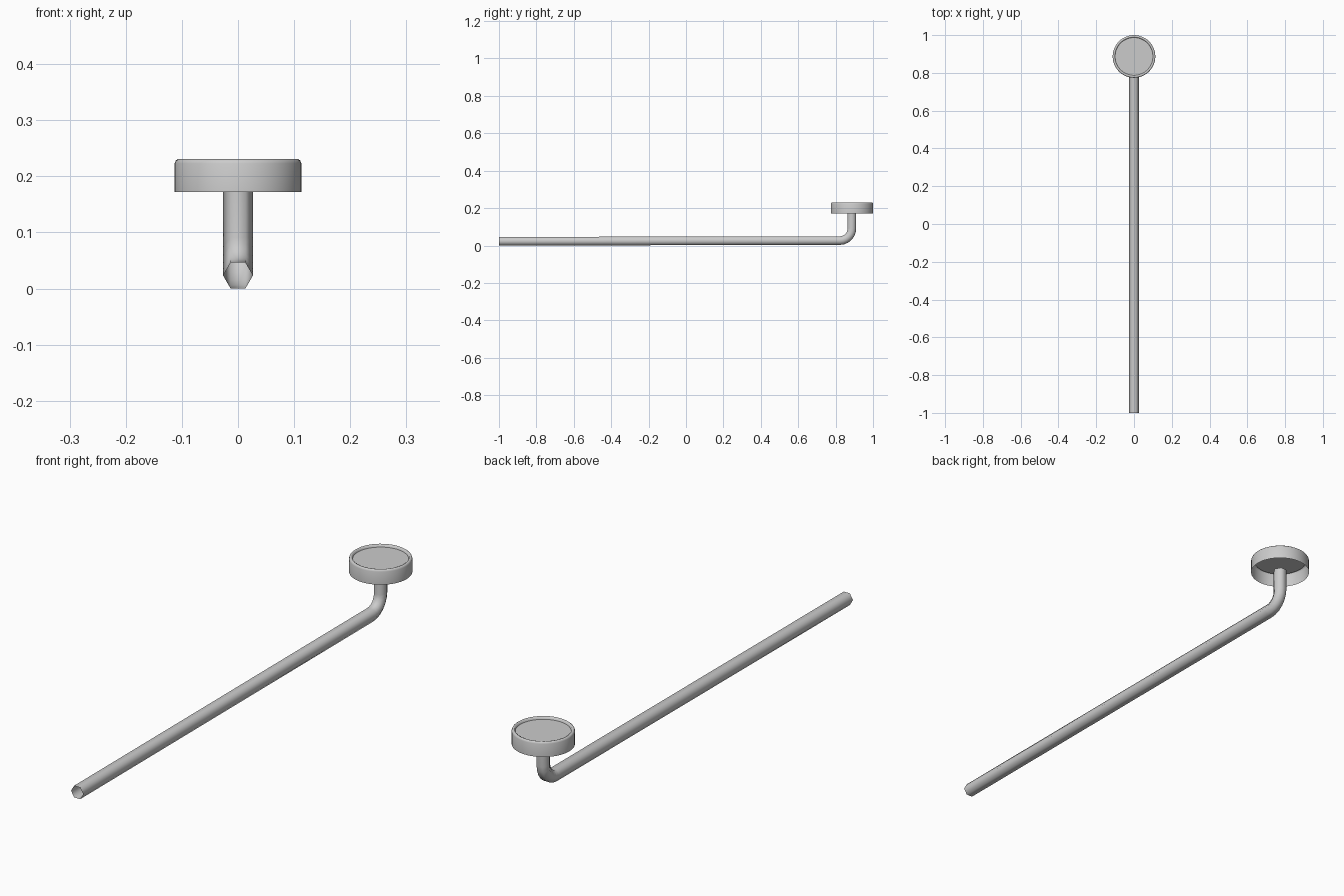
import bpy, bmesh
from math import cos, sin, pi

if "Cube" in bpy.data.objects:
    bpy.data.objects.remove(bpy.data.objects["Cube"])


def make_object(name, rings, cap_last=False):
    """Skin a list of equal-length point rings into one smooth object."""
    bm = bmesh.new()
    loops = [[bm.verts.new(p) for p in ring] for ring in rings]
    n = len(loops[0])
    for a, b in zip(loops, loops[1:]):
        for i in range(n):
            j = (i + 1) % n
            bm.faces.new((a[i], a[j], b[j], b[i]))
    if cap_last:
        bm.faces.new(loops[-1])
    mesh = bpy.data.meshes.new(name)
    bm.to_mesh(mesh)
    bm.free()
    obj = bpy.data.objects.new(name, mesh)
    bpy.context.collection.objects.link(obj)
    bpy.ops.object.select_all(action='DESELECT')
    obj.select_set(True)
    bpy.context.view_layer.objects.active = obj
    bpy.ops.object.shade_smooth_by_angle(angle=1.1)
    return obj


CUP_Y = 0.887

# Six-sided open tube: long straight run, rounded elbow, short riser
R, BEND, RUN_Z = 0.0265, 0.065, 0.026
stations = [(-1.0, 0.023, 0.0)]
for k in range(7):
    t = k / 6 * pi / 2
    stations.append((CUP_Y - BEND + BEND * sin(t),
                     RUN_Z + BEND - BEND * cos(t), t))
stations.append((CUP_Y, 0.178, pi / 2))

rod_rings = []
for y, z, t in stations:
    ring = []
    for i in range(6):
        a = i * pi / 3
        u = R * sin(a)
        ring.append((-R * cos(a), y - u * sin(t), z + u * cos(t)))
    rod_rings.append(ring)
make_object("bent_rod", rod_rings)

# Round head: open-bottomed skirt, rounded rim and shallow recessed disc
profile = [(0.113, 0.172), (0.113, 0.223), (0.111, 0.228),
           (0.107, 0.231), (0.102, 0.229), (0.100, 0.221)]
SEG = 48
head_rings = [[(r * cos(2 * pi * i / SEG), CUP_Y + r * sin(2 * pi * i / SEG), z)
               for i in range(SEG)] for r, z in profile]
make_object("round_head", head_rings, cap_last=True)
